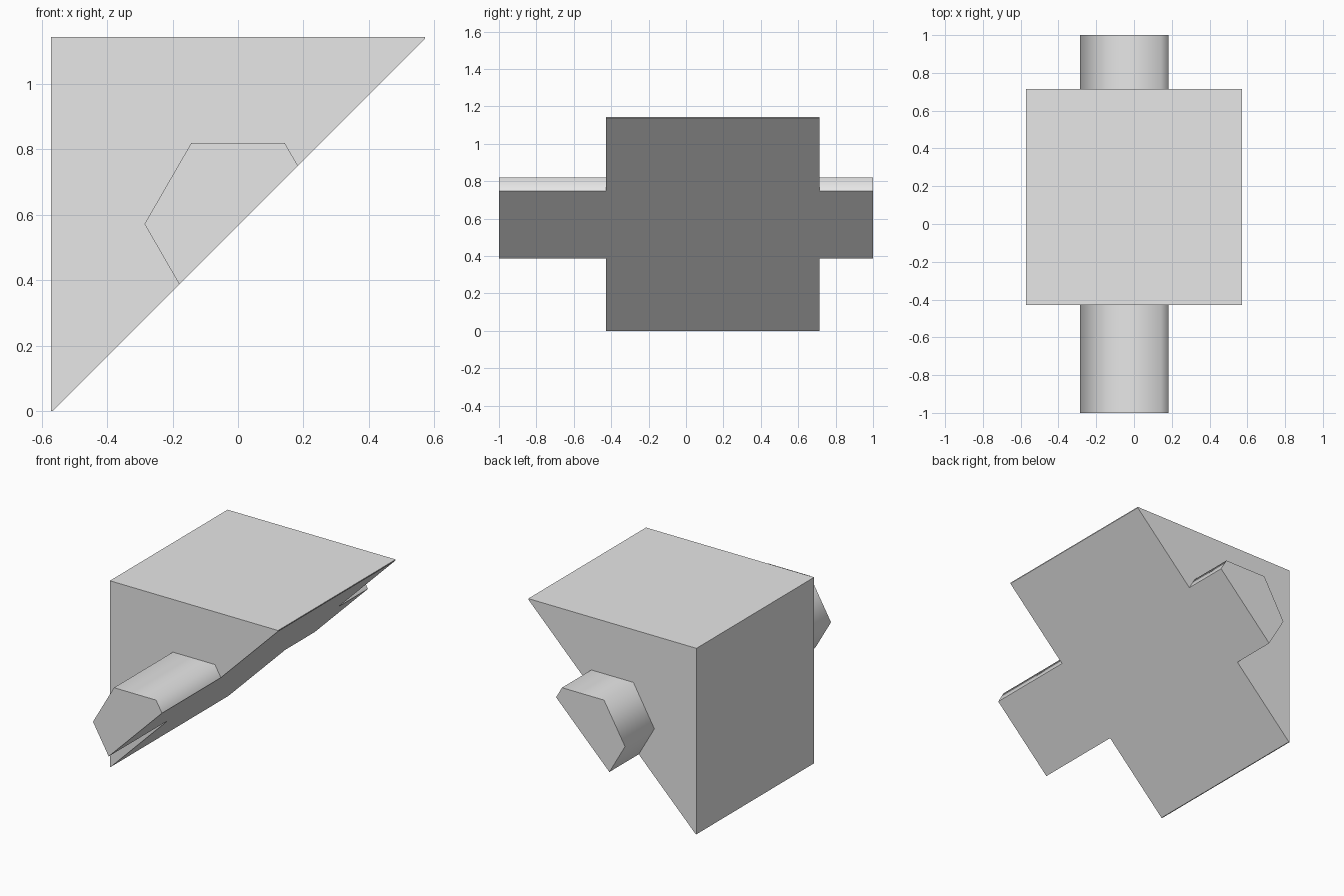
import bpy
import bmesh
import math

cube = bpy.data.objects.get("Cube")
if cube:
    bpy.data.objects.remove(cube, do_unlink=True)

# Single plain grey
grey = bpy.data.materials.new("light_grey")
grey.use_nodes = True
colour = (0.8, 0.8, 0.8, 1)
grey.diffuse_color = colour
grey.node_tree.nodes["Principled BSDF"].inputs["Base Color"].default_value = colour

HALF = 0.5715            # half the block's side
FRONT, BACK = -0.428, 0.715
SLOPE_OFFSET = 0.566     # slanted cut: z = x + offset


def cut_prism(name, profile, y0, y1):
    """Extrude an xz profile along y and slice off the part below the slope."""
    bm = bmesh.new()
    face = bm.faces.new([bm.verts.new((x, y0, z)) for x, z in profile])
    result = bmesh.ops.extrude_face_region(bm, geom=[face])
    verts = [v for v in result["geom"] if isinstance(v, bmesh.types.BMVert)]
    bmesh.ops.translate(bm, verts=verts, vec=(0, y1 - y0, 0))
    cut = bmesh.ops.bisect_plane(
        bm, geom=bm.verts[:] + bm.edges[:] + bm.faces[:],
        plane_co=(0, 0, SLOPE_OFFSET), plane_no=(1, 0, -1), clear_outer=True)
    edges = [e for e in cut["geom_cut"] if isinstance(e, bmesh.types.BMEdge)]
    bmesh.ops.contextual_create(bm, geom=edges)
    bmesh.ops.recalc_face_normals(bm, faces=bm.faces[:])
    mesh = bpy.data.meshes.new(name)
    bm.to_mesh(mesh)
    bm.free()
    mesh.materials.append(grey)
    obj = bpy.data.objects.new(name, mesh)
    bpy.context.collection.objects.link(obj)
    return obj


# Block sliced along its diagonal
square = [(-HALF, 0), (HALF, 0), (HALF, 2 * HALF), (-HALF, 2 * HALF)]
cut_prism("wedge_block", square, FRONT, BACK)

# Hexagonal pegs on the front and back, sliced by the same slope
hexagon = [(HALF / 2 * math.cos(math.radians(60 * i)),
            HALF + HALF / 2 * math.sin(math.radians(60 * i))) for i in range(6)]
for name, y0, y1 in (("front_peg", -1, FRONT), ("back_peg", BACK, 1)):
    peg = cut_prism(name, hexagon, y0, y1)
    bpy.ops.object.select_all(action="DESELECT")
    peg.select_set(True)
    bpy.context.view_layer.objects.active = peg
    bpy.ops.object.shade_smooth_by_angle(angle=math.radians(65))
